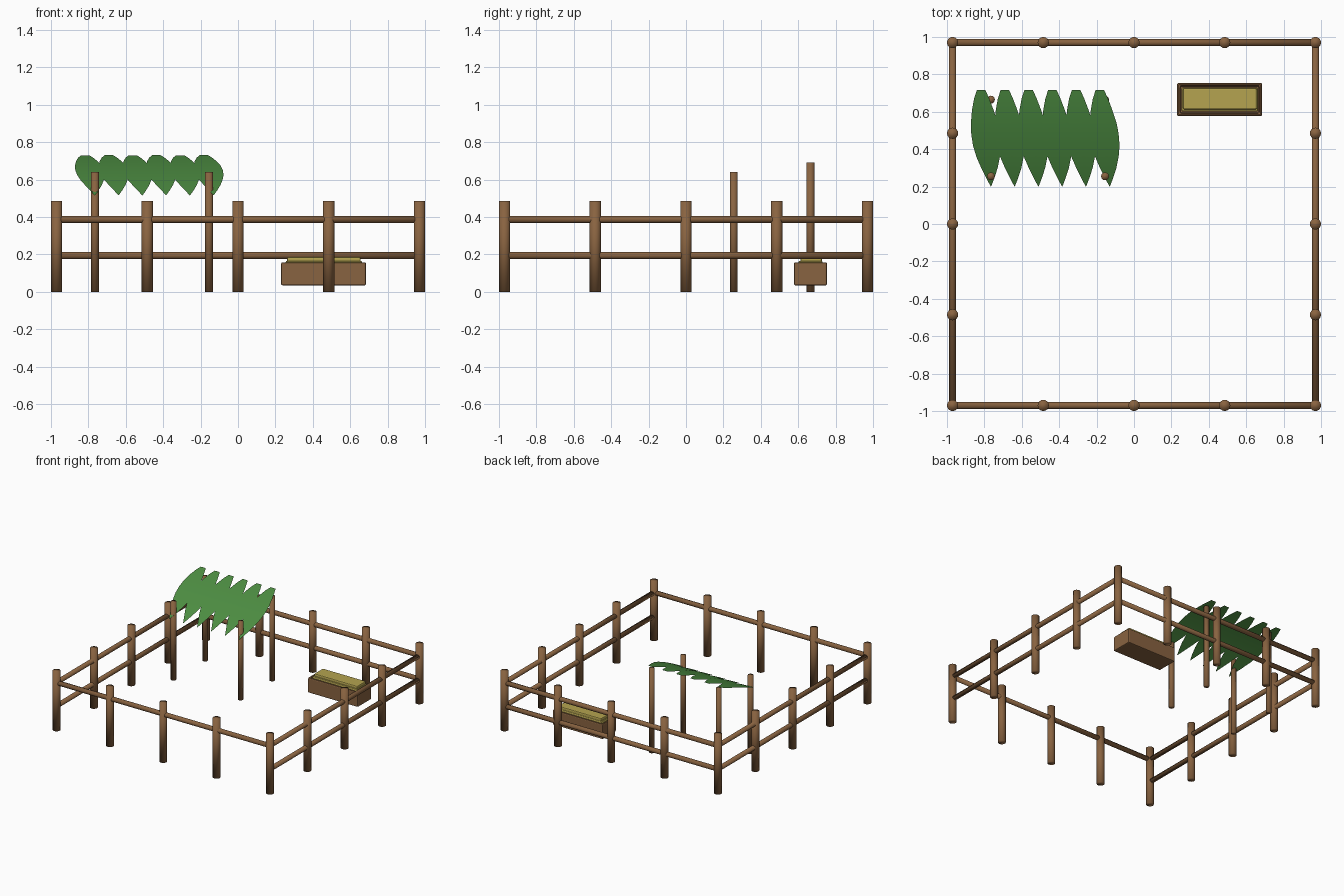
import bpy
import bmesh
from math import radians
from mathutils import Vector, Matrix

if "Cube" in bpy.data.objects:
    bpy.data.objects.remove(bpy.data.objects["Cube"])


def material(name, rgb):
    m = bpy.data.materials.new(name)
    m.use_nodes = True
    m.diffuse_color = (*rgb, 1)
    m.node_tree.nodes["Principled BSDF"].inputs["Base Color"].default_value = (*rgb, 1)
    return m


WOOD = material("brown wood", (0.25, 0.125, 0.052))
LEAF = material("leaf green", (0.075, 0.27, 0.055))
HAY = material("dry hay", (0.46, 0.37, 0.08))


def finish(bm, name, mat, smooth=False):
    mesh = bpy.data.meshes.new(name)
    for f in bm.faces:
        f.smooth = smooth
    bm.to_mesh(mesh)
    bm.free()
    mesh.materials.append(mat)
    ob = bpy.data.objects.new(name, mesh)
    bpy.context.collection.objects.link(ob)
    return ob


def pole(name, start, end, radius):
    """Round pole between two points, softly shaded over its ends."""
    a, b = Vector(start), Vector(end)
    turn = (b - a).to_track_quat("Z", "Y").to_matrix().to_4x4()
    bm = bmesh.new()
    bmesh.ops.create_cone(bm, cap_ends=True, segments=16, radius1=radius, radius2=radius,
                          depth=(b - a).length,
                          matrix=Matrix.Translation((a + b) / 2) @ turn)
    return finish(bm, name, WOOD, smooth=True)


def box(bm, low, high):
    low, high = Vector(low), Vector(high)
    bmesh.ops.create_cube(bm, size=1, matrix=Matrix.Translation((low + high) / 2)
                          @ Matrix.Diagonal((*(high - low), 1)))


def soften(ob, width):
    mod = ob.modifiers.new("soft edges", "BEVEL")
    mod.width = width
    mod.segments = 2
    mod.limit_method = "ANGLE"
    mod.angle_limit = radians(40)


# Fence posts around the square
E = 0.97
steps = [-E, -E / 2, 0, E / 2, E]
for x in steps:
    for y in steps:
        if E in (abs(x), abs(y)):
            pole("fence_post", (x, y, 0), (x, y, 0.487), 0.03)

# Fence rails: two per side, only the upper one across the front
for z in (0.195, 0.388):
    pole("back_rail", (-E, E, z), (E, E, z), 0.019)
    for side, x in (("left", E), ("right", -E)):
        pole(side + "_rail", (x, -E, z), (x, E, z), 0.019)
pole("front_rail", (-E, -E, 0.388), (E, -E, 0.388), 0.019)

# Shelter posts, the back pair taller
for x in (-0.765, -0.155):
    pole("shelter_front_post", (x, 0.255, 0), (x, 0.255, 0.642), 0.021)
    pole("shelter_back_post", (x, 0.665, 0), (x, 0.665, 0.692), 0.021)

# Leaf roof: six overlapping leaves; rows are depth, left edge, right edge
FRONT, BACK = 0.2, 0.717
rows = [(BACK, -0.075, -0.03), (0.67, -0.09, -0.009), (0.61, -0.101, 0.014),
        (0.54, -0.107, 0.037), (0.48, -0.105, 0.048), (0.42, -0.096, 0.053),
        (0.36, -0.078, 0.048), (0.3, -0.052, 0.036), (0.25, -0.027, 0.02),
        (FRONT, -0.001, 0.001)]


def roof_height(y):
    t = (y - FRONT) / (BACK - FRONT)
    return 0.516 + 0.214 * t + 0.08 * t * (1 - t)


for i in range(6):
    tip = -0.765 + 0.127 * i
    lift = 0.001 * (i % 2)
    bm = bmesh.new()
    grid = []
    for y, left, right in rows:
        z = roof_height(y) + lift
        grid.append([bm.verts.new((tip + x, y, z)) for x in (left, (left + right) / 2, right)])
    for upper, lower in zip(grid, grid[1:]):
        for k in (0, 1):
            bm.faces.new((upper[k], lower[k], lower[k + 1], upper[k + 1]))
    finish(bm, "roof_leaf", LEAF, smooth=True)

# Feeding trough, hollowed from the top
bm = bmesh.new()
box(bm, (0.23, 0.577, 0.035), (0.685, 0.754, 0.158))
bm.normal_update()
top = max(bm.faces, key=lambda f: f.calc_center_median().z)
bmesh.ops.inset_individual(bm, faces=[top], thickness=0.024)
hollow = bmesh.ops.extrude_discrete_faces(bm, faces=[top])["faces"][0]
bmesh.ops.translate(bm, verts=hollow.verts, vec=(0, 0, -0.06))
soften(finish(bm, "trough", WOOD), 0.008)

# Hay heaped in two layers
bm = bmesh.new()
box(bm, (0.254, 0.601, 0.1), (0.663, 0.73, 0.166))
box(bm, (0.263, 0.612, 0.12), (0.656, 0.726, 0.187))
soften(finish(bm, "hay", HAY), 0.008)
